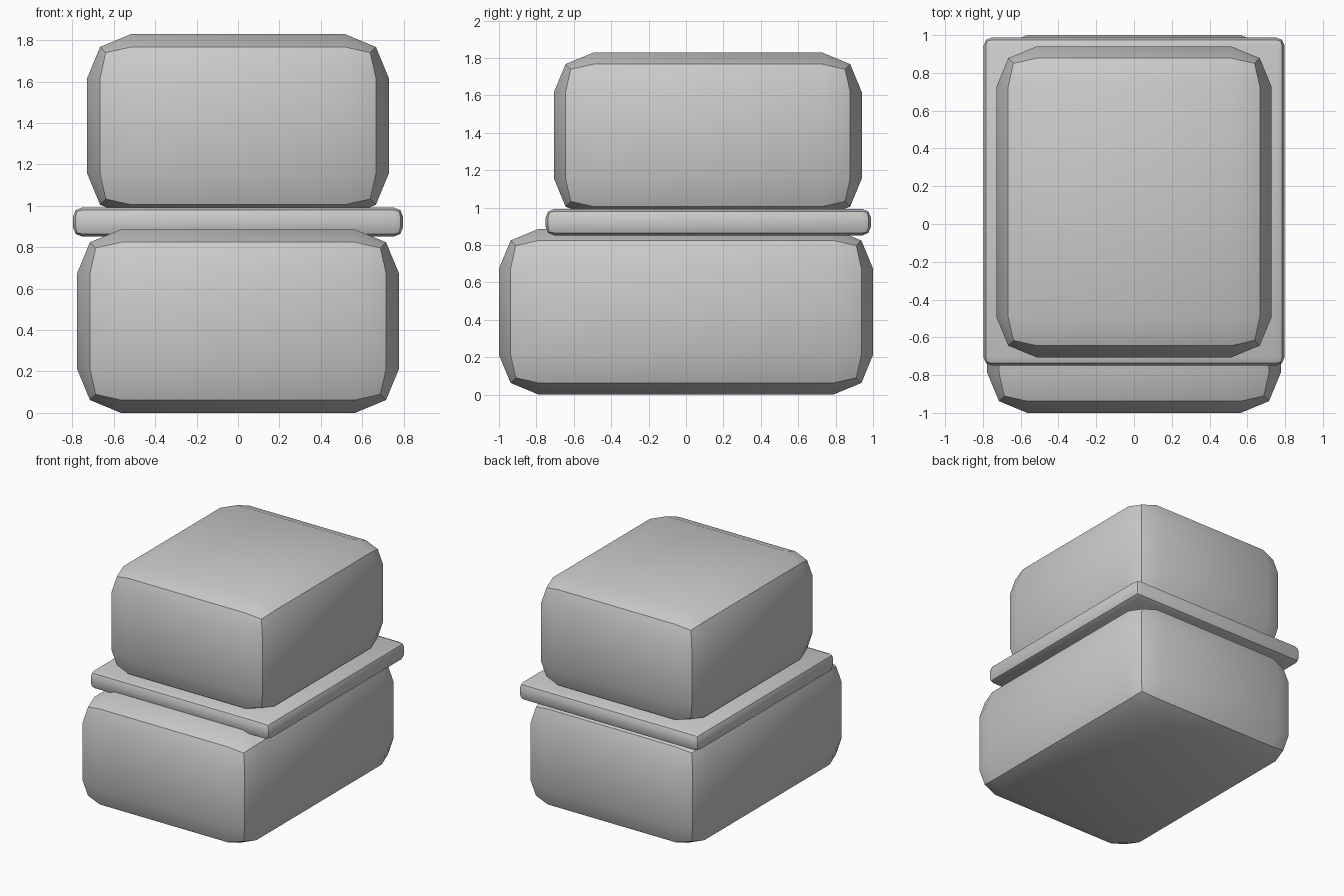
import bpy

if "Cube" in bpy.data.objects:
    bpy.data.objects.remove(bpy.data.objects["Cube"])

grey = bpy.data.materials.new("light_grey")
grey.diffuse_color = (0.6, 0.6, 0.6, 1)
grey.use_nodes = True
grey.node_tree.nodes["Principled BSDF"].inputs["Base Color"].default_value = grey.diffuse_color


def rounded_box(name, x, y, z, bevel):
    """Box spanning the given (min, max) ranges with two-segment rounded edges."""
    spans = (x, y, z)
    bpy.ops.mesh.primitive_cube_add(size=1, location=[(a + b) / 2 for a, b in spans])
    ob = bpy.context.object
    ob.name = name
    ob.scale = [b - a for a, b in spans]
    bpy.ops.object.transform_apply(location=False, rotation=False, scale=True)
    mod = ob.modifiers.new("rounded_edges", 'BEVEL')
    mod.width = bevel
    mod.segments = 2
    mod.limit_method = 'NONE'
    bpy.ops.object.modifier_apply(modifier=mod.name)
    bpy.ops.object.shade_smooth_by_angle()
    ob.data.materials.append(grey)
    return ob


# Large bottom block
rounded_box("lower_block", (-0.777, 0.777), (-1, 1), (0, 0.886), 0.212)
# Thin slab between the blocks, set towards the back
rounded_box("middle_slab", (-0.797, 0.797), (-0.75, 0.988), (0.851, 0.992), 0.045)
# Smaller top block, sunk slightly into the slab
rounded_box("upper_block", (-0.728, 0.728), (-0.706, 0.94), (0.943, 1.829), 0.212)
